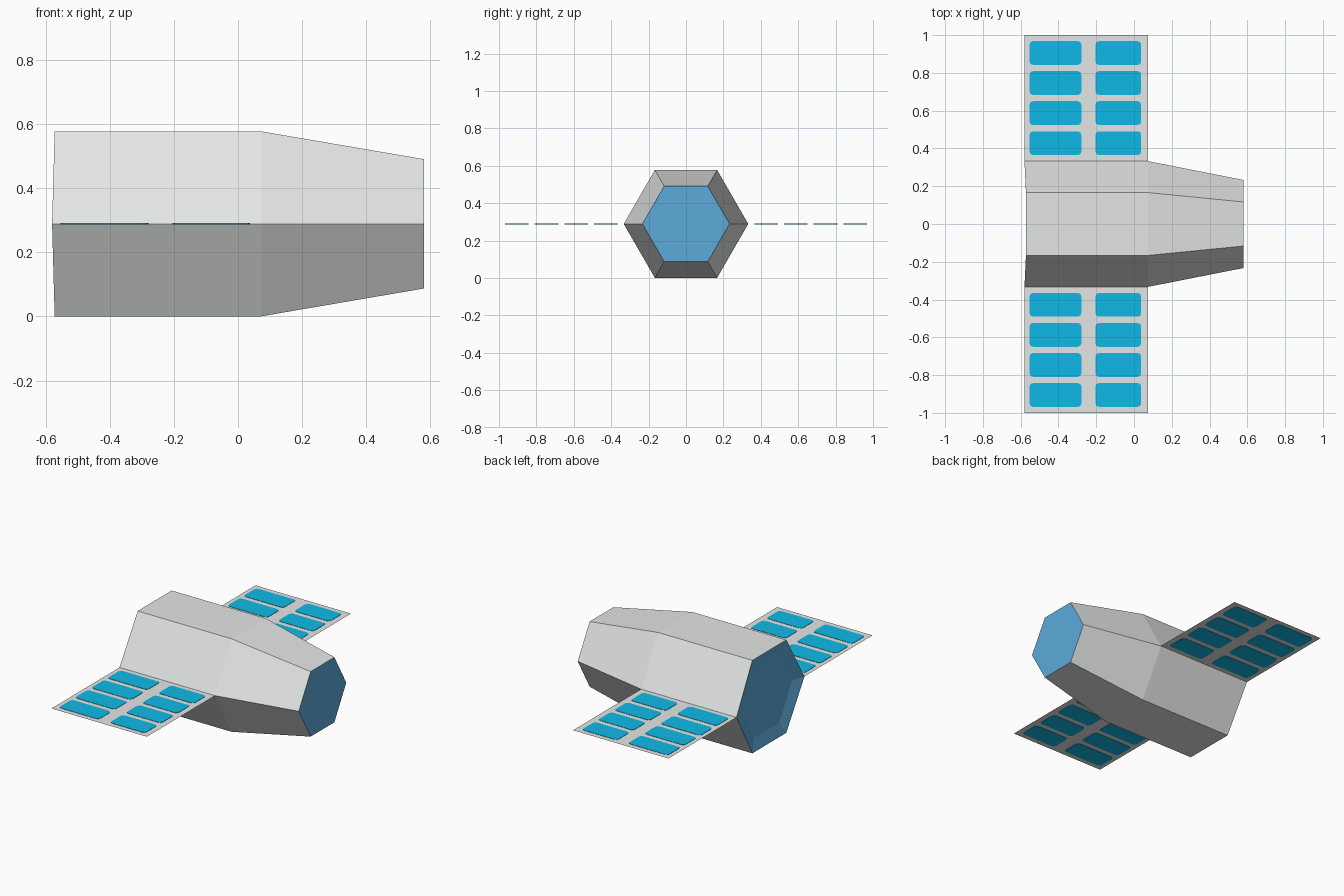
import bpy, bmesh, math

if "Cube" in bpy.data.objects:
    bpy.data.objects.remove(bpy.data.objects["Cube"])


def material(name, rgb):
    m = bpy.data.materials.new(name)
    m.diffuse_color = (*rgb, 1)
    m.use_nodes = True
    m.node_tree.nodes["Principled BSDF"].inputs["Base Color"].default_value = m.diffuse_color
    return m


HULL = material("hull_grey", (0.79, 0.81, 0.80))
END = material("end_blue", (0.107, 0.41, 0.70))
CELL = material("cell_cyan", (0.005, 0.51, 0.84))
MID = 0.289  # height of the hull axis and the wings


def make_object(name, bm, mats):
    mesh = bpy.data.meshes.new(name)
    bm.to_mesh(mesh)
    bm.free()
    for m in mats:
        mesh.materials.append(m)
    ob = bpy.data.objects.new(name, mesh)
    bpy.context.collection.objects.link(ob)
    return ob


def hexagon(bm, x, r, side_shift=0.0):
    """Ring of six points across x; the two side corners may be shifted."""
    ring = []
    for i in range(6):
        a = i * math.pi / 3
        dx = side_shift if i % 3 == 0 else 0
        ring.append(bm.verts.new((x + dx, r * math.cos(a), MID + r * math.sin(a))))
    return ring


# Hull: hexagonal tube tapering to the nose, with a shallow dished rear
bm = bmesh.new()
rings = [hexagon(bm, -0.553, 0.25), hexagon(bm, -0.572, 0.333, -0.008),
         hexagon(bm, 0.073, 0.333), hexagon(bm, 0.58, 0.233)]
for k, (a, b) in enumerate(zip(rings, rings[1:])):
    for i in range(6):
        j = (i + 1) % 6
        f = bm.faces.new((a[i], a[j], b[j], b[i]))
        f.material_index = 1 if k == 0 else 0
for ring in (rings[0], rings[-1]):
    bm.faces.new(ring).material_index = 1
bmesh.ops.recalc_face_normals(bm, faces=bm.faces)
make_object("hull", bm, [HULL, END])


def rectangle(bm, x0, x1, y0, y1, z):
    vs = [bm.verts.new((x, y, z)) for x, y in ((x0, y0), (x1, y0), (x1, y1), (x0, y1))]
    return bm.faces.new(vs)


def solar_cell(bm, x0, x1, y0, y1):
    """Thin plate with clipped round corners, showing on both wing sides."""
    part = bmesh.new()
    rectangle(part, x0, x1, y0, y1, MID - 0.002)
    bmesh.ops.bevel(part, geom=part.verts[:], offset=0.018, segments=2,
                    profile=0.5, affect='VERTICES')
    ext = bmesh.ops.extrude_face_region(part, geom=part.faces[:])
    for v in ext["geom"]:
        if isinstance(v, bmesh.types.BMVert):
            v.co.z += 0.004
    bmesh.ops.recalc_face_normals(part, faces=part.faces)
    tmp = bpy.data.meshes.new("tmp")
    part.to_mesh(tmp)
    part.free()
    bm.from_mesh(tmp)
    bpy.data.meshes.remove(tmp)


# Wings: flat sheets on both sides, each with two columns of four cells
for side, s in (("left", 1), ("right", -1)):
    bm = bmesh.new()
    lo, hi = sorted((s * 0.333, s * 1.0))
    rectangle(bm, -0.58, 0.075, lo, hi, MID)
    make_object(side + "_wing", bm, [HULL])

    bm = bmesh.new()
    for row in range(4):
        y = 0.365 + 0.159 * row
        lo, hi = sorted((s * y, s * (y + 0.126)))
        for x0, x1 in ((-0.553, -0.279), (-0.204, 0.038)):
            solar_cell(bm, x0, x1, lo, hi)
    make_object(side + "_solar_cells", bm, [CELL])
